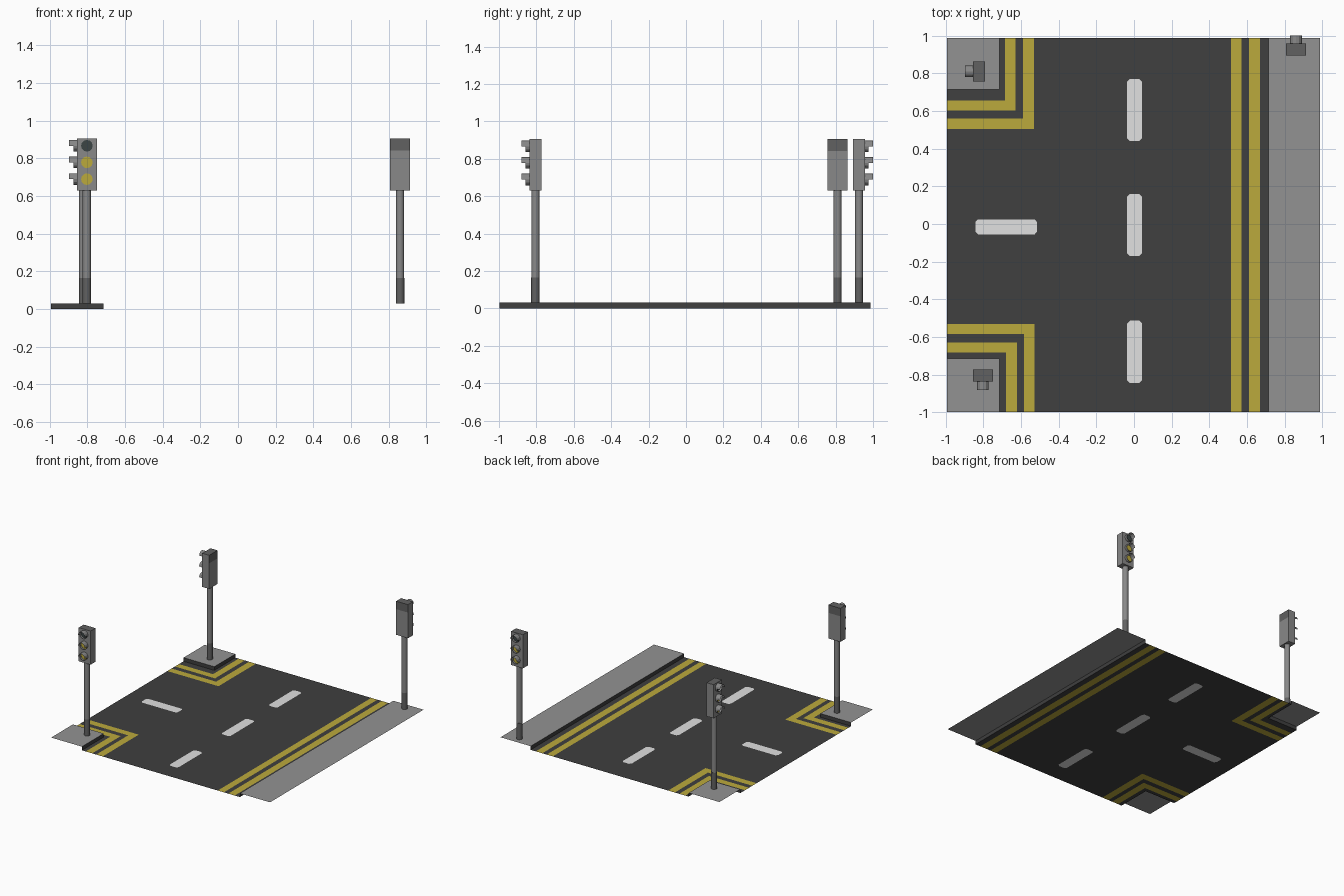
import bpy, bmesh, math
from mathutils import Matrix, Vector

if "Cube" in bpy.data.objects:
    bpy.data.objects.remove(bpy.data.objects["Cube"])


def material(name, r, g, b):
    m = bpy.data.materials.new(name)
    m.diffuse_color = (r, g, b, 1)
    m.use_nodes = True
    m.node_tree.nodes["Principled BSDF"].inputs["Base Color"].default_value = m.diffuse_color
    return m


ASPHALT = material("asphalt", 0.05, 0.05, 0.05)
YELLOW = material("yellow", 0.50, 0.40, 0.045)
WHITE = material("white", 0.75, 0.75, 0.75)
PAVING = material("paving", 0.29, 0.29, 0.29)
METAL = material("grey_metal", 0.25, 0.25, 0.25)
DARK = material("dark_metal", 0.12, 0.12, 0.12)
LENS = material("unlit_lens", 0.045, 0.06, 0.06)


def finish(bm, name, mats, matrix=None):
    me = bpy.data.meshes.new(name)
    bm.to_mesh(me)
    bm.free()
    for m in mats:
        me.materials.append(m)
    ob = bpy.data.objects.new(name, me)
    bpy.context.collection.objects.link(ob)
    if matrix is not None:
        ob.matrix_world = matrix
    return ob


X0, X1, Y0, Y1 = -0.993, 0.988, -0.997, 0.987   # tile edges
K, H, R = 0.715, 0.03, 0.015                    # kerb line, kerb height, dash corner

# Painted areas as (x0, x1, y0, y1)
dashes = [(-0.037, 0.043, y, y + 0.33) for y in (-0.843, -0.17, 0.44)]
dashes.append((-0.842, -0.515, -0.055, 0.025))
yellow = [(0.515, 0.57, Y0, Y1), (0.61, 0.668, Y0, Y1),
          (-0.59, -0.53, 0.505, Y1), (X0, -0.53, 0.505, 0.56),
          (-0.685, -0.63, 0.603, Y1), (X0, -0.63, 0.603, 0.655),
          (-0.585, -0.527, Y0, -0.53), (X0, -0.527, -0.585, -0.53),
          (-0.68, -0.622, Y0, -0.628), (X0, -0.622, -0.682, -0.628)]
walks = [(K, X1, Y0, Y1), (X0, -K, Y0, -K), (X0, -K, K, Y1)]


def inside(r, x, y):
    return r[0] < x < r[1] and r[2] < y < r[3]


# Road: one sheet cut along every marking, coloured by cell
xs, ys = {X0, X1}, {Y0, Y1}
for r in dashes + yellow + walks:
    xs |= {r[0], r[1]}
    ys |= {r[2], r[3]}
for r in dashes:
    xs |= {r[0] + R, r[1] - R}
    ys |= {r[2] + R, r[3] - R}
xs, ys = sorted(xs), sorted(ys)
bm = bmesh.new()
grid = {(x, y): bm.verts.new((x, y, 0)) for x in xs for y in ys}
for xa, xb in zip(xs, xs[1:]):
    for ya, yb in zip(ys, ys[1:]):
        cx, cy = (xa + xb) / 2, (ya + yb) / 2
        if any(inside(r, cx, cy) for r in walks):
            continue
        q = [grid[xa, ya], grid[xb, ya], grid[xb, yb], grid[xa, yb]]
        dash = next((r for r in dashes if inside(r, cx, cy)), None)
        corner = None
        if dash:
            for i, (px, py) in enumerate(((0, 2), (1, 2), (1, 3), (0, 3))):
                if (q[i].co.xy - Vector((dash[px], dash[py]))).length < 1e-5:
                    corner = i
        small = xb - xa < R + 0.001 and yb - ya < R + 0.001
        if corner is not None and small:    # clipped dash corner
            a, b, c, d = q[corner:] + q[:corner]
            bm.faces.new((a, b, d)).material_index = 0
            bm.faces.new((b, c, d)).material_index = 2
        else:
            f = bm.faces.new(q)
            f.material_index = 2 if dash else int(any(inside(r, cx, cy) for r in yellow))
bmesh.ops.delete(bm, geom=[v for v in bm.verts if not v.link_faces], context='VERTS')
finish(bm, "road", [ASPHALT, YELLOW, WHITE])

# Pavements: raised sheets with kerb faces only towards the road
for name, (xa, xb, ya, yb) in zip(("long_pavement", "front_corner", "back_corner"), walks):
    bm = bmesh.new()
    pts = [(xa, ya), (xb, ya), (xb, yb), (xa, yb)]
    top = [bm.verts.new((x, y, H)) for x, y in pts]
    low = [bm.verts.new((x, y, 0)) for x, y in pts]
    bm.faces.new(top)
    for i in range(4):
        j = (i + 1) % 4
        if any(pts[i][k] == pts[j][k] and abs(pts[i][k]) == K for k in (0, 1)):
            bm.faces.new((low[i], low[j], top[j], top[i])).material_index = 1
    bmesh.ops.delete(bm, geom=[v for v in low if not v.link_faces], context='VERTS')
    finish(bm, name, [PAVING, ASPHALT])


def traffic_light(tag, x, y, turn):
    place = Matrix.Translation((x, y, 0)) @ Matrix.Rotation(math.radians(turn), 4, 'Z')
    # Pole with darker foot
    for part, r, z0, z1, mat in (("foot", 0.0225, H, 0.165, DARK), ("pole", 0.022, 0.165, 0.64, METAL)):
        bm = bmesh.new()
        bmesh.ops.create_cone(bm, cap_ends=False, segments=12, radius1=r, radius2=r, depth=z1 - z0,
                              matrix=Matrix.Translation((0, 0, (z0 + z1) / 2)))
        for f in bm.faces:
            f.smooth = True
        finish(bm, f"{tag}_{part}", [mat], place)
    # Housing, dark on top and on the upper back
    bm = bmesh.new()
    bmesh.ops.create_cube(bm, size=1, matrix=Matrix.Translation((0, 0, 0.7675))
                          @ Matrix.Diagonal((0.107, 0.064, 0.275, 1)))
    bmesh.ops.bisect_plane(bm, geom=bm.verts[:] + bm.edges[:] + bm.faces[:],
                           plane_co=(0, 0, 0.84), plane_no=(0, 0, 1))
    bm.normal_update()
    for f in bm.faces:
        high = f.calc_center_median().z > 0.84
        f.material_index = int(high and (f.normal.z > 0.5 or f.normal.y > 0.5))
    finish(bm, f"{tag}_housing", [METAL, DARK], place)
    # Lenses, and hoods that reach further on the upper half
    n, r = 12, 0.031
    lens, hood = bmesh.new(), bmesh.new()
    for k, z in enumerate((0.866, 0.778, 0.689)):
        ring = [(r * math.cos(2 * math.pi * i / n), z + r * math.sin(2 * math.pi * i / n))
                for i in range(n)]
        lens.faces.new([lens.verts.new((a, -0.035, b)) for a, b in ring]).material_index = int(k > 0)
        for i in range(n):
            (a, b), (c, d) = ring[i], ring[(i + 1) % n]
            y1 = -0.075 if (b + d) / 2 > z else -0.052
            hood.faces.new([hood.verts.new(p) for p in
                            ((a, -0.032, b), (a, y1, b), (c, y1, d), (c, -0.032, d))])
    finish(lens, f"{tag}_lenses", [LENS, YELLOW], place)
    bmesh.ops.remove_doubles(hood, verts=hood.verts[:], dist=1e-5)
    finish(hood, f"{tag}_hoods", [METAL], place)


traffic_light("front_light", -0.802, -0.805, 0)
traffic_light("back_left_light", -0.822, 0.81, -90)
traffic_light("back_right_light", 0.86, 0.925, 180)
